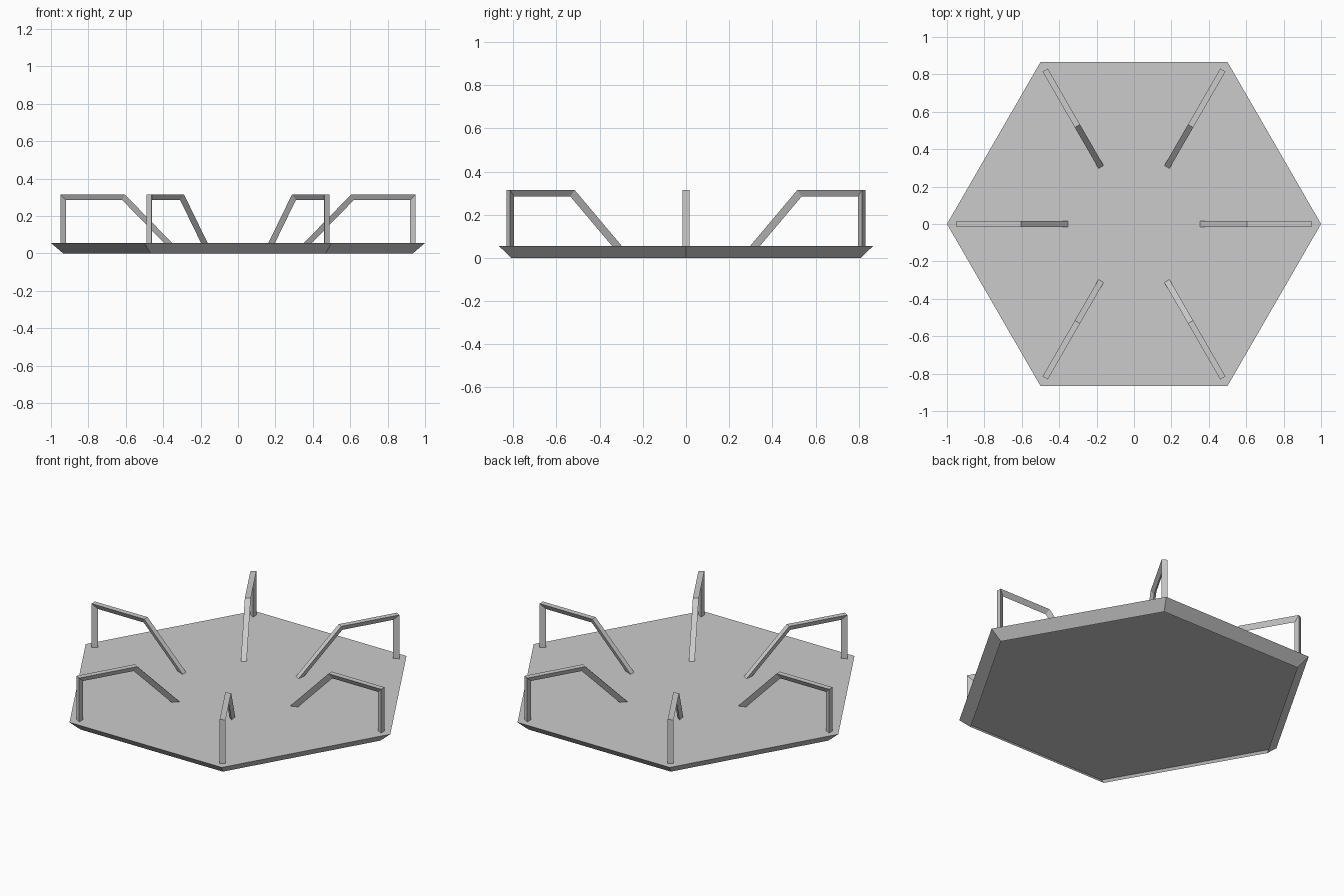
import bpy, bmesh
from math import pi
from mathutils import Matrix

if "Cube" in bpy.data.objects:
    bpy.data.objects.remove(bpy.data.objects["Cube"])

BASE_TOP = 0.055


def add_object(name, bm):
    mesh = bpy.data.meshes.new(name)
    bm.to_mesh(mesh)
    bm.free()
    obj = bpy.data.objects.new(name, mesh)
    bpy.context.collection.objects.link(obj)
    return obj


# Hexagonal platform: a thin deck with a rim tapering inwards, hollow underneath
bm = bmesh.new()
bmesh.ops.create_cone(bm, cap_ends=True, segments=6, radius1=0.935, radius2=1.0,
                      depth=BASE_TOP, matrix=Matrix.Translation((0, 0, BASE_TOP / 2)))
# Turn one corner onto the x axis
if not any(abs(v.co.y) < 1e-4 for v in bm.verts):
    bmesh.ops.rotate(bm, verts=bm.verts, matrix=Matrix.Rotation(pi / 6, 3, 'Z'))
bm.normal_update()
underside = [f for f in bm.faces if f.normal.z < -0.99]
bmesh.ops.delete(bm, geom=underside, context='FACES_ONLY')
add_object("platform", bm)

# Grab rail path in (radius, height): flat outside face and inside ridge
outside = [(0.95, BASE_TOP), (0.95, 0.315), (0.605, 0.315), (0.352, BASE_TOP)]
inside = [(0.92, BASE_TOP), (0.92, 0.285), (0.619, 0.285), (0.395, BASE_TOP)]
HALF = 0.016


def grab_rail(name, angle):
    bm = bmesh.new()
    # Triangular cross-section, flat side facing out
    rings = [[bm.verts.new((r, y, z)) for (r, z), y in
              ((o, -HALF), (o, HALF), (i, 0))]
             for o, i in zip(outside, inside)]
    for a, b in zip(rings, rings[1:]):
        for k in range(3):
            n = (k + 1) % 3
            bm.faces.new((a[k], a[n], b[n], b[k]))
    bm.faces.new(rings[0])
    bm.faces.new(rings[-1])
    bmesh.ops.recalc_face_normals(bm, faces=bm.faces)
    bmesh.ops.rotate(bm, verts=bm.verts, matrix=Matrix.Rotation(angle, 3, 'Z'))
    add_object(name, bm)


# One rail pointing at each corner
for n in range(6):
    grab_rail(f"grab_rail_{n + 1}", n * pi / 3)
